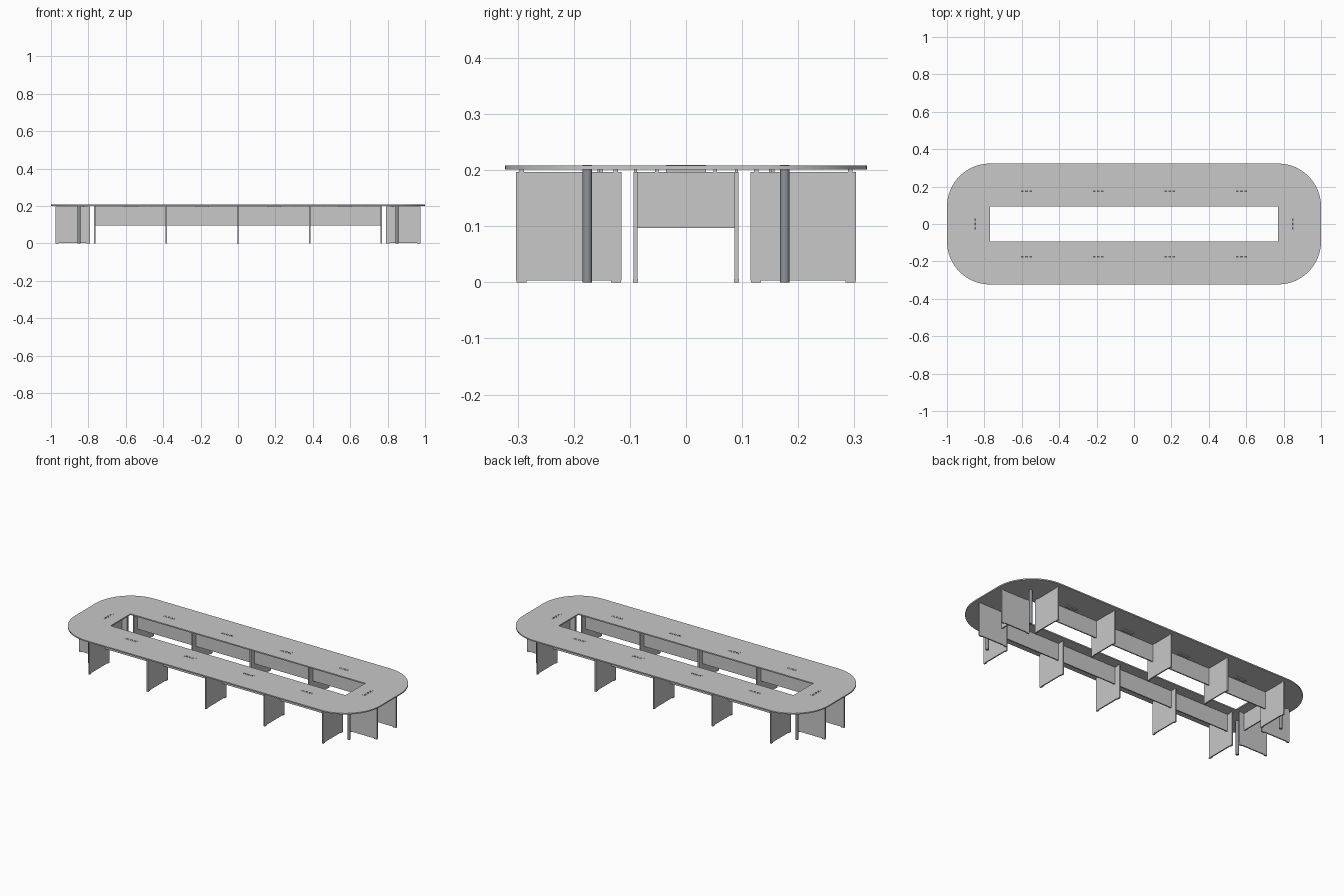
import bpy, bmesh, math
from mathutils import Matrix

cube = bpy.data.objects.get("Cube")
if cube:
    bpy.data.objects.remove(cube, do_unlink=True)


def material(name, rgb):
    m = bpy.data.materials.new(name)
    m.use_nodes = True
    m.diffuse_color = (*rgb, 1)
    m.node_tree.nodes["Principled BSDF"].inputs["Base Color"].default_value = (*rgb, 1)
    return m


GREY = material("light grey laminate", (0.58, 0.58, 0.58))
STEEL = material("blue grey steel", (0.27, 0.29, 0.31))
DARK = material("dark grey plastic", (0.12, 0.12, 0.12))


def add_object(name, bm, mat):
    mesh = bpy.data.meshes.new(name)
    bm.to_mesh(mesh)
    bm.free()
    mesh.materials.append(mat)
    ob = bpy.data.objects.new(name, mesh)
    bpy.context.collection.objects.link(ob)
    return ob


def add_box(bm, x, y, z):
    """Box from three (low, high) ranges."""
    ranges = (x, y, z)
    centre = Matrix.Translation([(lo + hi) / 2 for lo, hi in ranges])
    size = Matrix.Diagonal([abs(hi - lo) for lo, hi in ranges] + [1])
    bmesh.ops.create_cube(bm, size=1, matrix=centre @ size)


def around(c, half):
    return (c - half, c + half)


TOP, UNDER, PANEL_TOP, FOOT = 0.208, 0.201, 0.197, 0.003
HX, HY = 0.77, 0.093          # opening half size
RADIUS = 0.23                 # outer corners are centred on the opening corners
THICK = 0.0035                # half panel thickness

# Ring tabletop: four sectors of outline bridged to the opening corners
bm = bmesh.new()
outer, inner = [], []
STEPS = 16
for quarter, (sx, sy) in enumerate([(1, 1), (-1, 1), (-1, -1), (1, -1)]):
    for i in range(STEPS + 1):
        a = math.radians(90) * (quarter + i / STEPS)
        outer.append((sx * HX + RADIUS * math.cos(a), sy * HY + RADIUS * math.sin(a)))
        inner.append((sx * HX, sy * HY))
count = len(outer)
for i in range(count):
    j = (i + 1) % count
    loop = [inner[i], outer[i], outer[j]]
    if inner[j] != inner[i]:
        loop.append(inner[j])
    bm.faces.new([bm.verts.new((x, y, UNDER)) for x, y in loop])
bmesh.ops.remove_doubles(bm, verts=bm.verts, dist=1e-5)
ext = bmesh.ops.extrude_face_region(bm, geom=bm.faces[:], use_keep_orig=True)
moved = [v for v in ext["geom"] if isinstance(v, bmesh.types.BMVert)]
bmesh.ops.translate(bm, vec=(0, 0, TOP - UNDER), verts=moved)
bmesh.ops.recalc_face_normals(bm, faces=bm.faces)
top = add_object("tabletop", bm, GREY)


def support_panel(name, fixed, low, high, along_y):
    """Upright panel with two feet and two spacers, along y or along x."""
    bm, fittings = bmesh.new(), bmesh.new()

    def box(target, half, span, z):
        if along_y:
            add_box(target, around(fixed, half), span, z)
        else:
            add_box(target, span, around(fixed, half), z)

    box(bm, THICK, (low, high), (FOOT, PANEL_TOP))
    for end in (low + 0.01, high - 0.01):
        box(fittings, 0.0045, around(end, 0.009), (0, FOOT + 0.003))
        box(fittings, 0.003, around(end, 0.004), (PANEL_TOP, UNDER))
    add_object(name, bm, GREY)
    add_object(name + "_fittings", fittings, GREY)


def modesty_panel(name, x, y):
    bm = bmesh.new()
    add_box(bm, x, y, (0.097, PANEL_TOP))
    cx, cy = sum(x) / 2, sum(y) / 2
    for s in (-0.3, 0.3):
        add_box(bm, around(cx + s * (x[1] - x[0]), 0.003),
                around(cy + s * (y[1] - y[0]), 0.003), (PANEL_TOP, UNDER))
    add_object(name, bm, GREY)


def cable_box(name, cx, cy, along_y):
    """Flush power box with a thin lid slot and sockets."""
    bm, slot = bmesh.new(), bmesh.new()

    def box(target, offset, half_long, half_short, z):
        if along_y:
            add_box(target, around(cx, half_short), around(cy + offset, half_long), z)
        else:
            add_box(target, around(cx + offset, half_long), around(cy, half_short), z)

    box(bm, 0, 0.036, 0.0085, (0.195, 0.209))
    for offset in (-0.022, 0, 0.022):
        box(slot, offset, 0.007, 0.004, (0.2088, 0.2094))
    add_object(name, bm, GREY)
    add_object(name + "_sockets", slot, DARK)


# Long sides: cross panels, modesty panels and power boxes
SPACING = 0.383
for side, sy in (("front", -1), ("back", 1)):
    for i in range(-2, 3):
        low, high = sorted((sy * 0.115, sy * 0.303))
        support_panel(f"{side}_support_panel_{i + 3}", i * SPACING, low, high, True)
    for i in range(4):
        x = (i - 1.5) * SPACING
        modesty_panel(f"{side}_modesty_panel_{i + 1}",
                      around(x, SPACING / 2 - THICK), around(sy * 0.153, THICK))
        cable_box(f"{side}_power_box_{i + 1}", x, sy * 0.176, False)

# Ends: support panels, modesty panel, power box and round corner legs
for side, sx in (("right", -1), ("left", 1)):
    modesty_panel(f"{side}_modesty_panel", around(sx * 0.825, THICK), around(0, 0.0865))
    cable_box(f"{side}_power_box", sx * 0.85, 0, True)
    for end, sy in (("front", -1), ("back", 1)):
        low, high = sorted((sx * 0.79, sx * 0.977))
        support_panel(f"{side}_{end}_end_panel", sy * 0.09, low, high, False)
        bm = bmesh.new()
        bmesh.ops.create_cone(bm, cap_ends=True, segments=24, radius1=0.0085,
                              radius2=0.0085, depth=UNDER,
                              matrix=Matrix.Translation((sx * 0.85, sy * 0.176, UNDER / 2)))
        leg = add_object(f"{side}_{end}_round_leg", bm, STEEL)
        for face in leg.data.polygons:
            face.use_smooth = len(face.vertices) == 4

# Smooth the curved tabletop edge, keeping the rims sharp
bpy.ops.object.select_all(action="DESELECT")
top.select_set(True)
bpy.context.view_layer.objects.active = top
bpy.ops.object.shade_smooth_by_angle(angle=math.radians(30))
